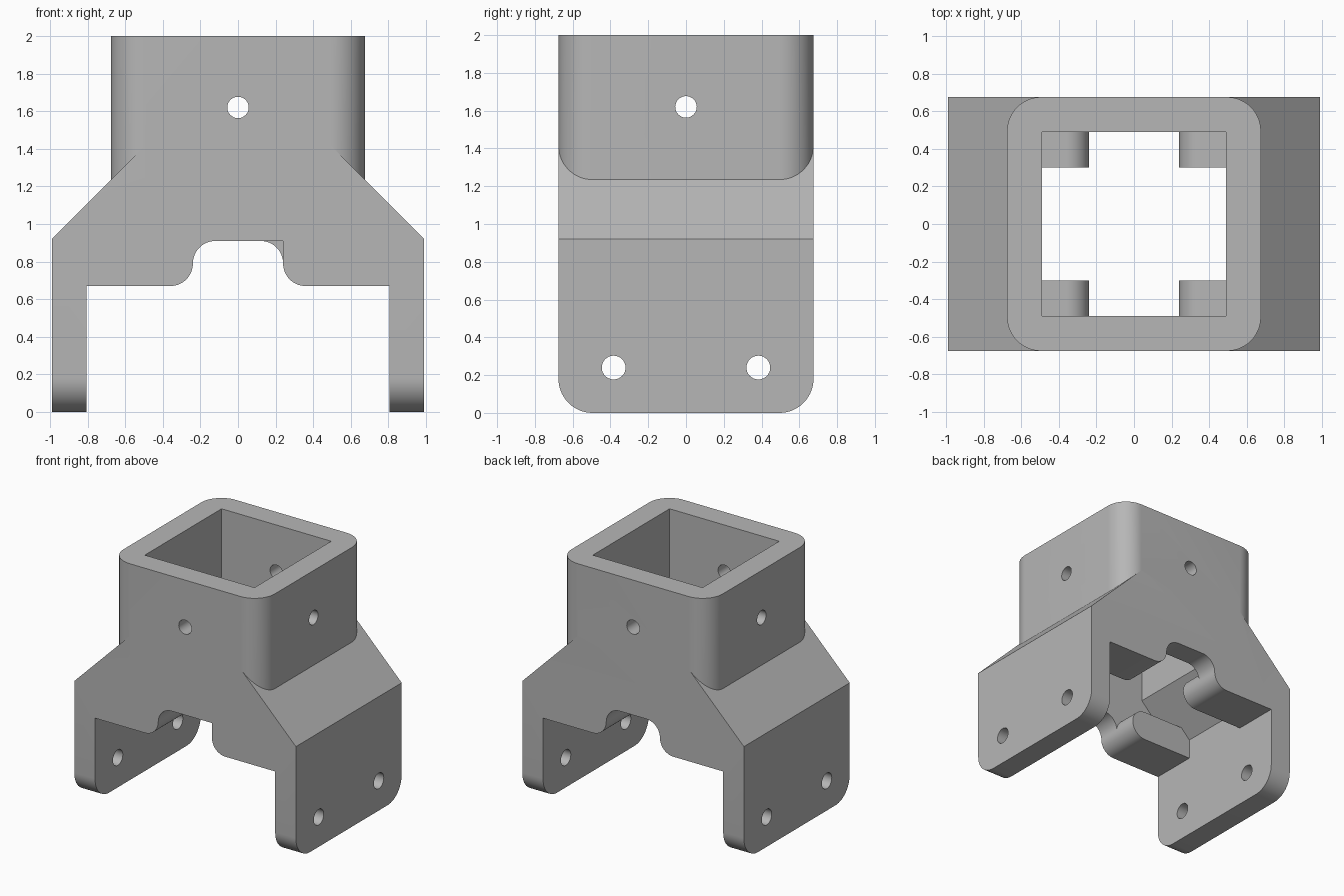
import bpy, bmesh, math
from mathutils import Vector

if "Cube" in bpy.data.objects:
    bpy.data.objects.remove(bpy.data.objects["Cube"], do_unlink=True)

HALF, DEPTH, WALL, ROUND = 0.99, 0.675, 0.185, 0.18
INNER = DEPTH - WALL          # socket opening half width
LEG_IN = HALF - WALL          # inner face of the legs
BASE, CEIL = 0.67, 0.91       # underside of the walls, top of the notch
FIL = (CEIL - BASE) / 2       # notch fillet radius
SLOT = 0.24                   # notch half width
MID = BASE + FIL

grey = bpy.data.materials.new("plain grey")
grey.use_nodes = True
colour = (0.47, 0.47, 0.47, 1)
grey.diffuse_color = colour
grey.node_tree.nodes["Principled BSDF"].inputs["Base Color"].default_value = colour


def arc(cx, cy, r, a0, a1, n=14):
    angles = [math.radians(a0 + (a1 - a0) * i / n) for i in range(n + 1)]
    return [(cx + r * math.cos(a), cy + r * math.sin(a)) for a in angles]


def prism(name, pts, axis, lo, hi):
    """Extrude a 2D profile along an axis from lo to hi."""
    place = {"x": lambda p, t: (t, p[0], p[1]),
             "y": lambda p, t: (p[0], t, p[1]),
             "z": lambda p, t: (p[0], p[1], t)}[axis]
    bm = bmesh.new()
    face = bm.faces.new([bm.verts.new(place(p, lo)) for p in pts])
    ext = bmesh.ops.extrude_face_region(bm, geom=[face])
    verts = [v for v in ext["geom"] if isinstance(v, bmesh.types.BMVert)]
    bmesh.ops.translate(bm, verts=verts,
                        vec=Vector(place((0, 0), hi)) - Vector(place((0, 0), lo)))
    bmesh.ops.recalc_face_normals(bm, faces=bm.faces)
    mesh = bpy.data.meshes.new(name)
    bm.to_mesh(mesh)
    bm.free()
    mesh.materials.append(grey)
    obj = bpy.data.objects.new(name, mesh)
    bpy.context.collection.objects.link(obj)
    return obj


def combine(target, tool, operation):
    """Apply a boolean and discard the tool."""
    bpy.context.view_layer.objects.active = target
    mod = target.modifiers.new("shape", "BOOLEAN")
    mod.operation, mod.object, mod.solver = operation, tool, "EXACT"
    bpy.ops.object.modifier_apply(modifier=mod.name)
    bpy.data.objects.remove(tool, do_unlink=True)


def mirrored(half):
    """Close a half profile by reflecting it across the centre line."""
    return half + [(-x, z) for x, z in reversed(half)]


def rect(w, lo, hi):
    return [(-w, lo), (w, lo), (w, hi), (-w, hi)]


# Sloped body with rounded leg ends
slope = HALF + 0.92
body = prism("bracket_body", mirrored([(HALF, 0), (HALF, 0.92), (INNER, slope - INNER)]),
             "y", -DEPTH, DEPTH)
c = DEPTH - ROUND
side = arc(-c, ROUND, ROUND, 180, 270) + arc(c, ROUND, ROUND, 270, 360) + [(DEPTH, 3), (-DEPTH, 3)]
combine(body, prism("side_outline", side, "x", -2, 2), "INTERSECT")

# Square socket with rounded corners
corners = []
for i, (sx, sy) in enumerate([(1, 1), (-1, 1), (-1, -1), (1, -1)]):
    corners += arc(sx * c, sy * c, ROUND, 90 * i, 90 * i + 90)
combine(body, prism("socket", corners, "z", 0.95, 2), "UNION")

# Gap between the legs, then the socket cavity widening under the slopes
combine(body, prism("leg_gap", rect(LEG_IN, -0.2, BASE), "y", -1, 1), "DIFFERENCE")
inner_slope = 1.635
cavity = mirrored([(LEG_IN, 0.5), (LEG_IN, inner_slope - LEG_IN),
                   (INNER, inner_slope - INNER), (INNER, 2.2)])
combine(body, prism("cavity", cavity, "y", -INNER, INNER), "DIFFERENCE")

# Notches in the front and back walls; one front corner is left square
lower = [(SLOT + FIL, 0.5)] + arc(SLOT + FIL, MID, FIL, 270, 180)
rounded = lower + arc(SLOT - FIL, MID, FIL, 0, 90)[1:]
square = lower + [(SLOT, CEIL)]
left_part = [(-x, z) for x, z in reversed(rounded)]
combine(body, prism("front_notch", square + left_part, "y", -1, -0.4), "DIFFERENCE")
combine(body, prism("back_notch", rounded + left_part, "y", 0.4, 1), "DIFFERENCE")

# Four round-nosed ledges in the corners of the cavity
for sx in (-1, 1):
    for sy in (-1, 1):
        nose = arc(SLOT + FIL, MID, FIL, 90, 270, 28) + [(0.9, BASE), (0.9, CEIL)]
        pts = [(sx * x, z) for x, z in nose]
        lo, hi = sorted((sy * 0.3, sy * (INNER + 0.01)))
        combine(body, prism("ledge", pts, "y", lo, hi), "UNION")

# Bolt holes through the socket and the legs
for axis in "xy":
    combine(body, prism("socket_hole", arc(0, 1.62, 0.057, 0, 360, 32)[:-1], axis, -1.2, 1.2),
            "DIFFERENCE")
for sy in (-1, 1):
    combine(body, prism("leg_hole", arc(sy * 0.383, 0.24, 0.063, 0, 360, 32)[:-1], "x", -1.2, 1.2),
            "DIFFERENCE")

# Smooth the rounded surfaces, keep the flat ones crisp
bpy.ops.object.select_all(action="DESELECT")
body.select_set(True)
bpy.context.view_layer.objects.active = body
bpy.ops.object.shade_smooth_by_angle(angle=math.radians(30))
